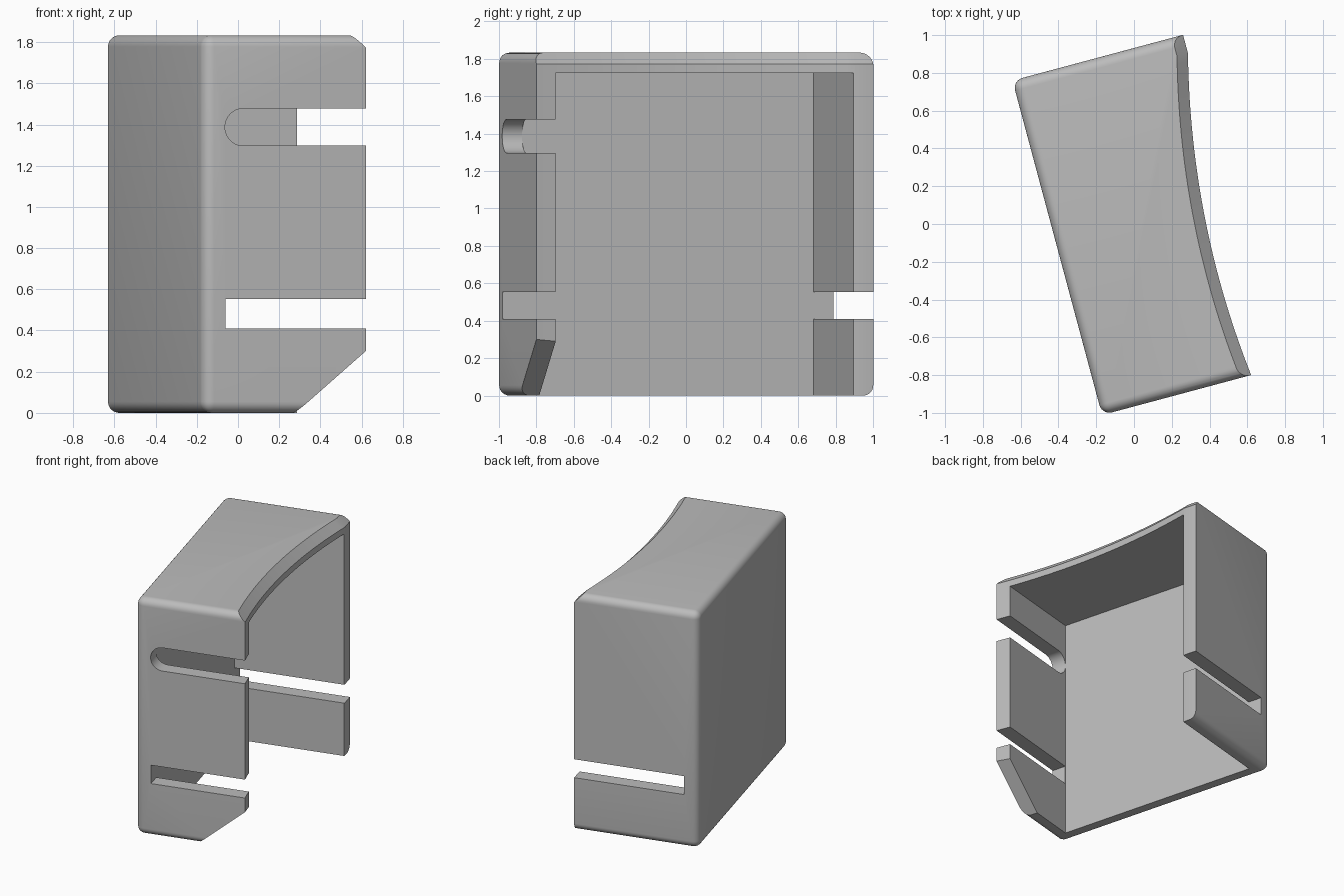
import bpy, bmesh, math

if "Cube" in bpy.data.objects:
    bpy.data.objects.remove(bpy.data.objects["Cube"], do_unlink=True)

HEIGHT, LEFT, FRONT, REAR = 1.833, -0.425, -0.933, 0.90
WALL, FILLET, CHAMFER = 0.11, 0.055, 0.06
INNER = LEFT + WALL

grey = bpy.data.materials.new("plain grey")
grey.use_nodes = True
grey.diffuse_color = (0.5, 0.5, 0.5, 1)
grey.node_tree.nodes["Principled BSDF"].inputs["Base Color"].default_value = (0.5, 0.5, 0.5, 1)


def make(name, bm):
    bmesh.ops.recalc_face_normals(bm, faces=bm.faces)
    mesh = bpy.data.meshes.new(name)
    bm.to_mesh(mesh)
    bm.free()
    mesh.materials.append(grey)
    obj = bpy.data.objects.new(name, mesh)
    bpy.context.collection.objects.link(obj)
    return obj


def loft(name, rings):
    """Closed solid through matching rings of points."""
    bm = bmesh.new()
    loops = [[bm.verts.new(p) for p in ring] for ring in rings]
    n = len(loops[0])
    for a, b in zip(loops, loops[1:]):
        for i in range(n):
            j = (i + 1) % n
            bm.faces.new((a[i], a[j], b[j], b[i]))
    bm.faces.new(loops[0][::-1])
    bm.faces.new(loops[-1])
    return make(name, bm)


def box(name, x, y, z):
    return loft(name, [[(x[0], y[0], h), (x[1], y[0], h), (x[1], y[1], h), (x[0], y[1], h)] for h in z])


def side_prism(name, profile, y):
    """Extrude an x-z profile along y."""
    return loft(name, [[(px, d, pz) for px, pz in profile] for d in y])


# Outer block, filleted on every edge except those of the open side
shell = box("bracket_shell", (LEFT, 0.7), (FRONT, REAR), (0, HEIGHT))
bm = bmesh.new()
bm.from_mesh(shell.data)
edges = [e for e in bm.edges if min(v.co.x for v in e.verts) < 0]
bmesh.ops.bevel(bm, geom=edges, offset=FILLET, segments=7, profile=0.5, affect='EDGES')
bm.to_mesh(shell.data)
bm.free()


# Concave open side with a chamfer along its top edge
def hollow(v):
    s = (v + 0.066) / 0.866
    return 0.451 + 0.059 * s - 0.08 * (1 - s * s)


STEPS = 40
curve = [(hollow(v), v) for v in (-1 + 1.8 * i / STEPS for i in range(STEPS + 1))]
curve.append((hollow(0.8), 1.0))


def ring(z, shift):
    return [(u - shift, v, z) for u, v in curve] + [(1.2, 1.0, z), (1.2, -1.0, z)]


cutters = [loft("curve_cutter", [ring(-0.2, 0), ring(HEIGHT - CHAMFER, 0),
                                 ring(HEIGHT + CHAMFER, 2 * CHAMFER)])]

# Cavity open at the bottom and right
cutters.append(box("cavity_cutter", (INNER, 1), (FRONT + WALL, REAR - WALL), (-0.2, HEIGHT - WALL)))

# Square slot through both walls
cutters.append(box("slot_cutter", (INNER + 0.003, 1.1), (-1.2, 1.2), (0.41, 0.553)))

# Round-ended slot in the front wall
r, cz = 0.09, 1.387
arc = [math.pi / 2 + math.pi * i / 24 for i in range(25)]
stadium = [(INNER + r + r * math.cos(a), cz + r * math.sin(a)) for a in arc]
cutters.append(side_prism("round_slot_cutter", stadium + [(1.1, cz - r), (1.1, cz + r)], (-1.2, -0.6)))

# Sloped lower corner of the front wall
slope = 0.3 / 0.352
cutters.append(side_prism("corner_cutter", [(0.04 - 0.2 / slope, -0.2), (1.1, -0.2),
                                            (1.1, 1.06 * slope)][:2]
                          + [(0.6, -0.2 + (0.56 + 0.2 / slope) * slope)], (-1.2, -0.6)))

bpy.context.view_layer.objects.active = shell
for cutter in cutters:
    cutter.hide_render = True
    mod = shell.modifiers.new(cutter.name, 'BOOLEAN')
    mod.operation = 'DIFFERENCE'
    mod.solver = 'EXACT'
    mod.object = cutter
    bpy.ops.object.modifier_apply(modifier=mod.name)
    bpy.data.objects.remove(cutter, do_unlink=True)

# Turn the part and shade the fillets smooth
shell.rotation_euler.z = math.radians(15)
bpy.ops.object.select_all(action='DESELECT')
shell.select_set(True)
bpy.ops.object.shade_smooth_by_angle(angle=math.radians(25))
